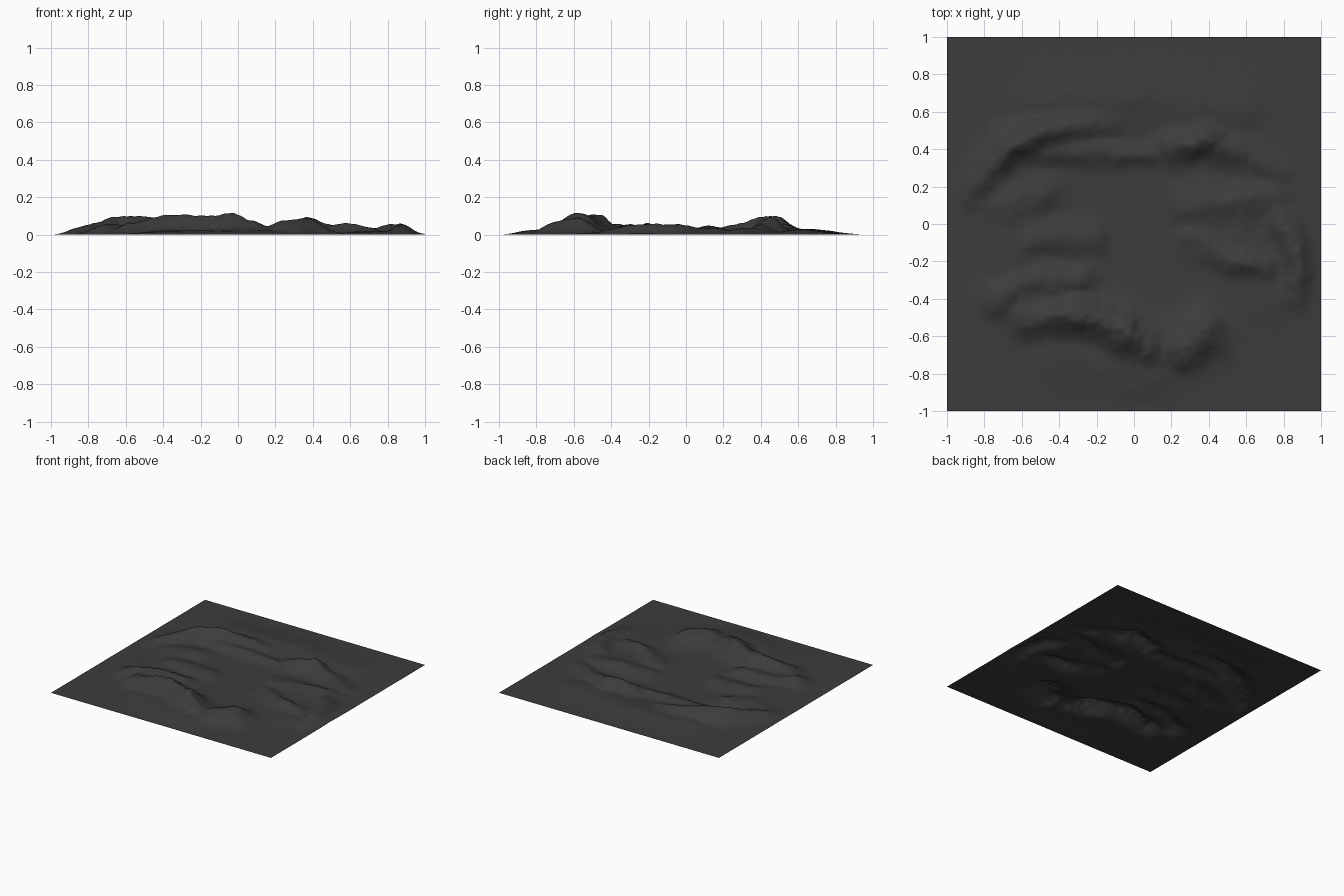
import bpy, bmesh, math
from mathutils import Vector, noise

if "Cube" in bpy.data.objects:
    bpy.data.objects.remove(bpy.data.objects["Cube"])

N = 220  # grid cells per side

# Hill chains: (width, [(x, y, crest height), ...])
NORTH = [
    (.085, [(-.87, .15, .025), (-.78, .28, .055), (-.67, .41, .088), (-.52, .49, .10),
            (-.38, .51, .07), (-.16, .54, .035)]),
    (.07, [(-.60, .39, .035), (-.30, .40, .04), (.08, .36, .035)]),
    (.085, [(.20, .42, .055), (.36, .46, .092), (.46, .41, .06), (.62, .38, .035), (.76, .28, .03)]),
    (.15, [(-.45, .66, .028), (.10, .68, .025), (.55, .62, .025)]),
]
EAST = [
    (.075, [(.30, -.08, .028), (.46, -.17, .04), (.58, -.20, .06), (.70, -.23, .038)]),
    (.085, [(.80, .02, .048), (.84, -.10, .056), (.89, -.26, .052), (.86, -.38, .03)]),
    (.10, [(.28, .10, .028), (.58, .12, .045), (.75, .14, .035)]),
    (.15, [(.55, 0, .022), (.7, -.4, .018)]),
]
SOUTH = [
    (.11, [(-.56, -.50, .065), (-.31, -.49, .115), (-.16, -.53, .096), (-.03, -.60, .113),
           (.06, -.64, .08)]),
    (.12, [(.27, -.66, .075), (.37, -.58, .09)]),
    (.15, [(-.4, -.7, .02), (.1, -.78, .025)]),
]
WEST = [
    (.09, [(-.72, -.40, .055), (-.55, -.31, .05), (-.30, -.30, .055)]),
    (.09, [(-.55, -.08, .042), (-.22, -.08, .032)]),
    (.10, [(-.68, .08, .03), (-.48, .17, .04)]),
    (.15, [(-.6, -.2, .025), (-.65, .15, .022)]),
]
CHAINS = NORTH + EAST + SOUTH + WEST


def smooth(a, b, t):
    t = max(0, min(1, (t - a) / (b - a)))
    return t * t * (3 - 2 * t)


def chain_height(x, y, width, pts):
    # Highest bell-shaped cross-section over the segments of one crest line
    best = 0
    for (ax, ay, ah), (bx, by, bh) in zip(pts, pts[1:]):
        dx, dy = bx - ax, by - ay
        t = max(0, min(1, ((x - ax) * dx + (y - ay) * dy) / (dx * dx + dy * dy)))
        d2 = (x - ax - t * dx) ** 2 + (y - ay - t * dy) ** 2
        if d2 < 9 * width * width:
            best = max(best, (ah + (bh - ah) * t) * math.exp(-d2 / width ** 2))
    return best


def height(x, y):
    # Warp the plan slightly so the crests wander
    p = Vector((x * 5, y * 5, 1.7))
    wx = x + .025 * noise.noise(p)
    wy = y + .025 * noise.noise(p + Vector((9, 4, 2)))
    h = sum(chain_height(wx, wy, w, c) ** 2.5 for w, c in CHAINS) ** .4
    # Erosion roughness grows with height
    rough = noise.noise(Vector((x * 11, y * 11, 5))) + .4 * noise.noise(Vector((x * 24, y * 24, 8)))
    h *= 1 + .16 * rough
    # Flat basin in the middle, flat outer border
    basin = smooth(.6, 1.1, math.hypot((x - .03) / .2, (y - .02) / .36))
    border = smooth(0, .12, 1 - max(abs(x), abs(y)))
    return .004 + max(0, h) * basin * (.25 + .75 * border)


# Terrain sheet
bm = bmesh.new()
bmesh.ops.create_grid(bm, x_segments=N, y_segments=N, size=1)
for v in bm.verts:
    v.co.z = height(v.co.x, v.co.y)
low = min(v.co.z for v in bm.verts)
for v in bm.verts:
    v.co.z -= low
for f in bm.faces:
    f.smooth = True
mesh = bpy.data.meshes.new("terrain")
bm.to_mesh(mesh)
bm.free()
terrain = bpy.data.objects.new("terrain", mesh)
bpy.context.collection.objects.link(terrain)

mat = bpy.data.materials.new("dark_rock")
mat.diffuse_color = (.045, .045, .045, 1)
mat.use_nodes = True
mat.node_tree.nodes["Principled BSDF"].inputs["Base Color"].default_value = mat.diffuse_color
mesh.materials.append(mat)
